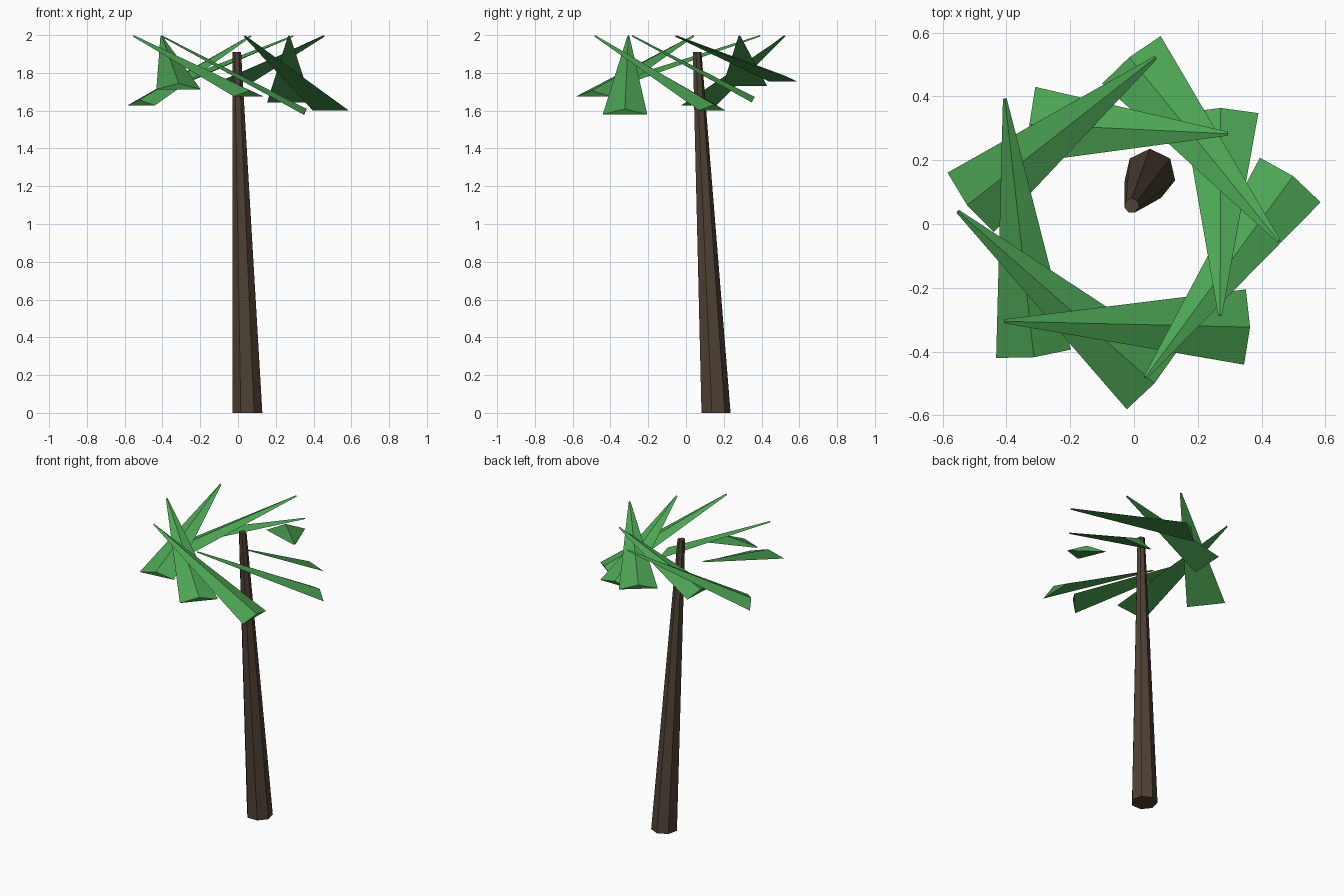
import bpy, bmesh
from mathutils import Vector
from math import sin, cos, pi

if "Cube" in bpy.data.objects:
    bpy.data.objects.remove(bpy.data.objects["Cube"])


def material(name, rgb):
    m = bpy.data.materials.new(name)
    m.diffuse_color = (*rgb, 1)
    m.use_nodes = True
    m.node_tree.nodes["Principled BSDF"].inputs["Base Color"].default_value = m.diffuse_color
    return m


def loft(name, ring_a, ring_b, mat):
    """Closed solid between two rings with equal vertex counts."""
    bm = bmesh.new()
    a = [bm.verts.new(p) for p in ring_a]
    b = [bm.verts.new(p) for p in ring_b]
    n = len(a)
    bm.faces.new(a)
    bm.faces.new(b)
    for i in range(n):
        j = (i + 1) % n
        bm.faces.new((a[i], a[j], b[j], b[i]))
    bmesh.ops.recalc_face_normals(bm, faces=bm.faces)
    mesh = bpy.data.meshes.new(name)
    bm.to_mesh(mesh)
    bm.free()
    mesh.materials.append(mat)
    ob = bpy.data.objects.new(name, mesh)
    bpy.context.collection.objects.link(ob)
    return ob


def ring(x, y, z, r, sides=7):
    angles = [pi / 2 + 2 * pi * i / sides for i in range(sides)]
    return [Vector((x + r * cos(t), y + r * sin(t), z)) for t in angles]


def frond(name, tip, base, base_z, mat):
    """Flattened three-sided cone with its ridge on top, wide end low."""
    t = Vector((*tip, 1.993))
    b = Vector((*base, base_z))
    axis = (b - t).normalized()
    side = axis.cross(Vector((0, 0, 1))).normalized()
    up = side.cross(axis)

    def section(p, half, rise):
        return [p - side * half, p + side * half, p + up * rise]

    return loft(name, section(b, 0.118, 0.033), section(t, 0.006, 0.007), mat)


bark = material("bark", (0.08, 0.054, 0.036))
leaf = material("leaf", (0.075, 0.38, 0.09))

# Leaning tapered trunk
loft("trunk", ring(0.05, 0.155, 0, 0.081), ring(-0.007, 0.058, 1.91, 0.024), bark)

# Ring of fronds: tip xy, wide end xy, wide end height
fronds = [
    ((0.455, -0.055), (-0.008, 0.515), 1.754),
    ((0.270, -0.287), (0.272, 0.348), 1.644),
    ((0.035, -0.482), (0.490, 0.138), 1.602),
    ((-0.408, -0.305), (0.348, -0.323), 1.580),
    ((-0.553, 0.040), (0.055, -0.492), 1.676),
    ((-0.405, 0.393), (-0.315, -0.407), 1.713),
    ((0.068, 0.522), (-0.512, 0.068), 1.628),
    ((0.295, 0.283), (-0.315, 0.312), 1.730),
]
for i, (tip, base, z) in enumerate(fronds):
    frond(f"frond_{i + 1}", tip, base, z, leaf)
